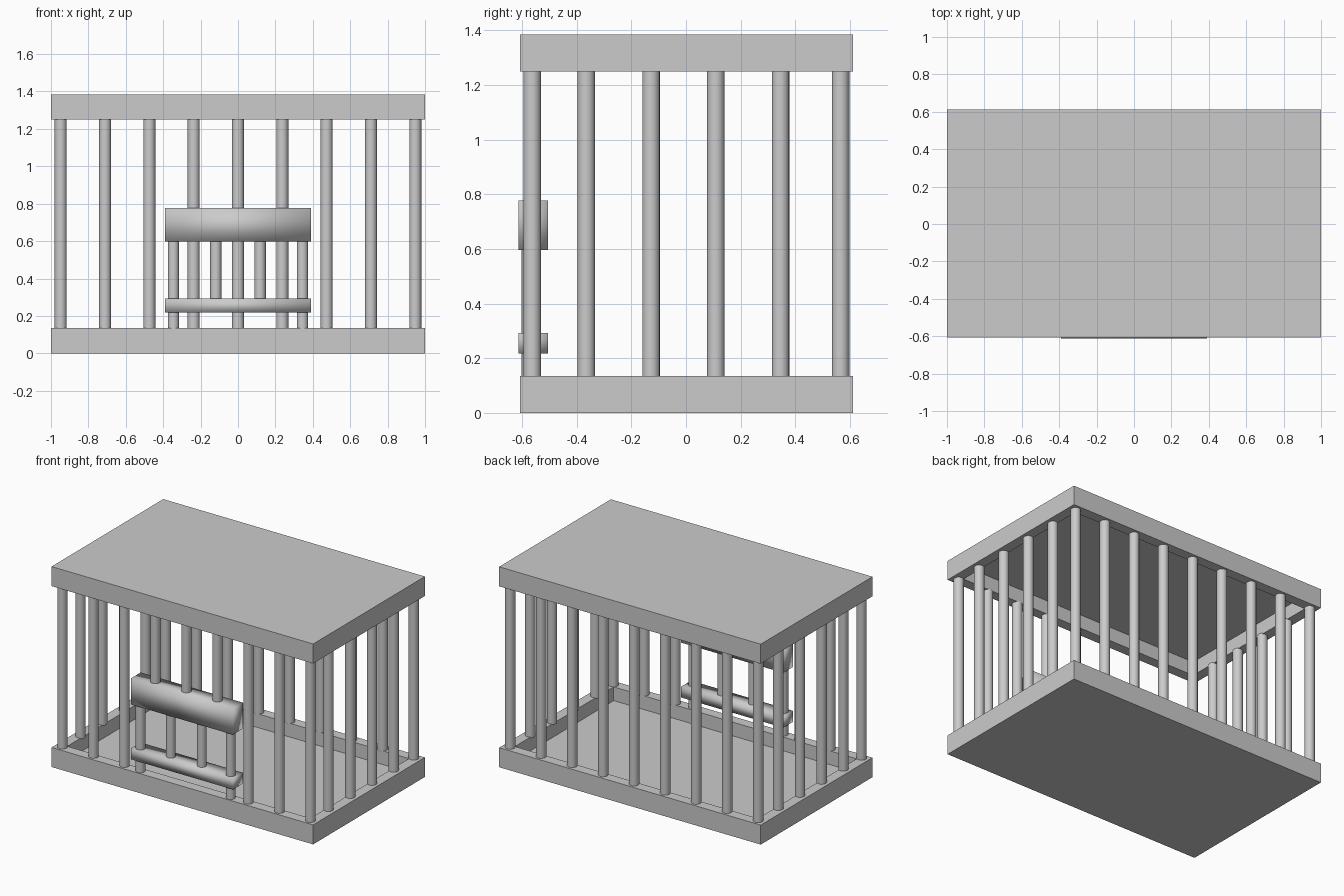
import bpy, bmesh
from mathutils import Matrix, Vector

if "Cube" in bpy.data.objects:
    bpy.data.objects.remove(bpy.data.objects["Cube"])

COLOUR = (0.6, 0.6, 0.6, 1)
grey = bpy.data.materials.new("light_grey")
grey.use_nodes = True
grey.diffuse_color = COLOUR
grey.node_tree.nodes["Principled BSDF"].inputs["Base Color"].default_value = COLOUR

TRAY_H, HEIGHT, RIM, DEPTH = 0.135, 1.385, 0.1, 0.095
FRONT, BACK, SIDE = -0.563, 0.566, 0.948
STEP = SIDE / 4


def finish(name, bm):
    mesh = bpy.data.meshes.new(name)
    bm.to_mesh(mesh)
    bm.free()
    mesh.materials.append(grey)
    obj = bpy.data.objects.new(name, mesh)
    bpy.context.collection.objects.link(obj)
    return obj


def box(x, y, z):
    """Box spanning the given (low, high) ranges."""
    bm = bmesh.new()
    spans = (x, y, z)
    centre = Vector([(a + b) / 2 for a, b in spans])
    size = [b - a for a, b in spans]
    bmesh.ops.create_cube(bm, size=1, matrix=Matrix.Translation(centre) @ Matrix.Diagonal((*size, 1)))
    return bm


def tray(name, z0, direction):
    """Slab with a shallow recess on the face pointing up (1) or down (-1)."""
    bm = box((-1, 1), (-0.608, 0.612), (z0, z0 + TRAY_H))
    bm.normal_update()
    face = next(f for f in bm.faces if f.normal.z * direction > 0.9)
    bmesh.ops.inset_region(bm, faces=[face], thickness=RIM)
    inner = bmesh.ops.extrude_face_region(bm, geom=[face])["geom"]
    verts = [v for v in inner if isinstance(v, bmesh.types.BMVert)]
    bmesh.ops.translate(bm, verts=verts, vec=(0, 0, -DEPTH * direction))
    if face.is_valid:
        bmesh.ops.delete(bm, geom=[face], context='FACES')
    bmesh.ops.recalc_face_normals(bm, faces=bm.faces)
    return finish(name, bm)


def bars(name, places, z0, z1, radius=0.032):
    """Upright round bars standing at each (x, y) place."""
    bm = bmesh.new()
    for x, y in places:
        bmesh.ops.create_cone(bm, cap_ends=True, segments=20, radius1=radius, radius2=radius,
                              depth=z1 - z0, matrix=Matrix.Translation((x, y, (z0 + z1) / 2)))
    for f in bm.faces:
        f.smooth = len(f.verts) == 4
    obj = finish(name, bm)
    for e in obj.data.edges:
        e.use_edge_sharp = abs(obj.data.vertices[e.vertices[0]].co.z
                               - obj.data.vertices[e.vertices[1]].co.z) < 0.01
    return obj


def rail(name, z0, z1):
    """Softly shaded cross rail of the door."""
    bm = box((-0.39, 0.39), (-0.613, -0.505), (z0, z1))
    for f in bm.faces:
        f.smooth = True
    return finish(name, bm)


# Floor and roof
tray("floor_tray", 0, 1)
tray("roof_tray", HEIGHT - TRAY_H, -1)

# Cage bars, leaving the doorway open at the front
low, high = TRAY_H - 0.005, HEIGHT - TRAY_H + 0.005
row = [i * STEP for i in range(-4, 5)]
bars("front_bars", [(x, FRONT) for x in row if abs(x) > 0.3], low, high)
bars("back_bars", [(x, BACK) for x in row], low, high)
for name, x in (("right_bars", -SIDE), ("left_bars", SIDE)):
    bars(name, [(x, -0.365 + i * STEP) for i in range(4)], low, high)
bars("bars_above_door", [(x, FRONT) for x in row if abs(x) < 0.3], 0.74, high)

# Door
rail("door_top_rail", 0.597, 0.777)
rail("door_bottom_rail", 0.218, 0.293)
bars("door_outer_bars", [(x, -0.572) for x in (-0.345, 0.345)], low, 0.64, 0.03)
bars("door_inner_bars", [(x, FRONT) for x in (-STEP / 2, STEP / 2)], 0.26, 0.64, 0.03)
